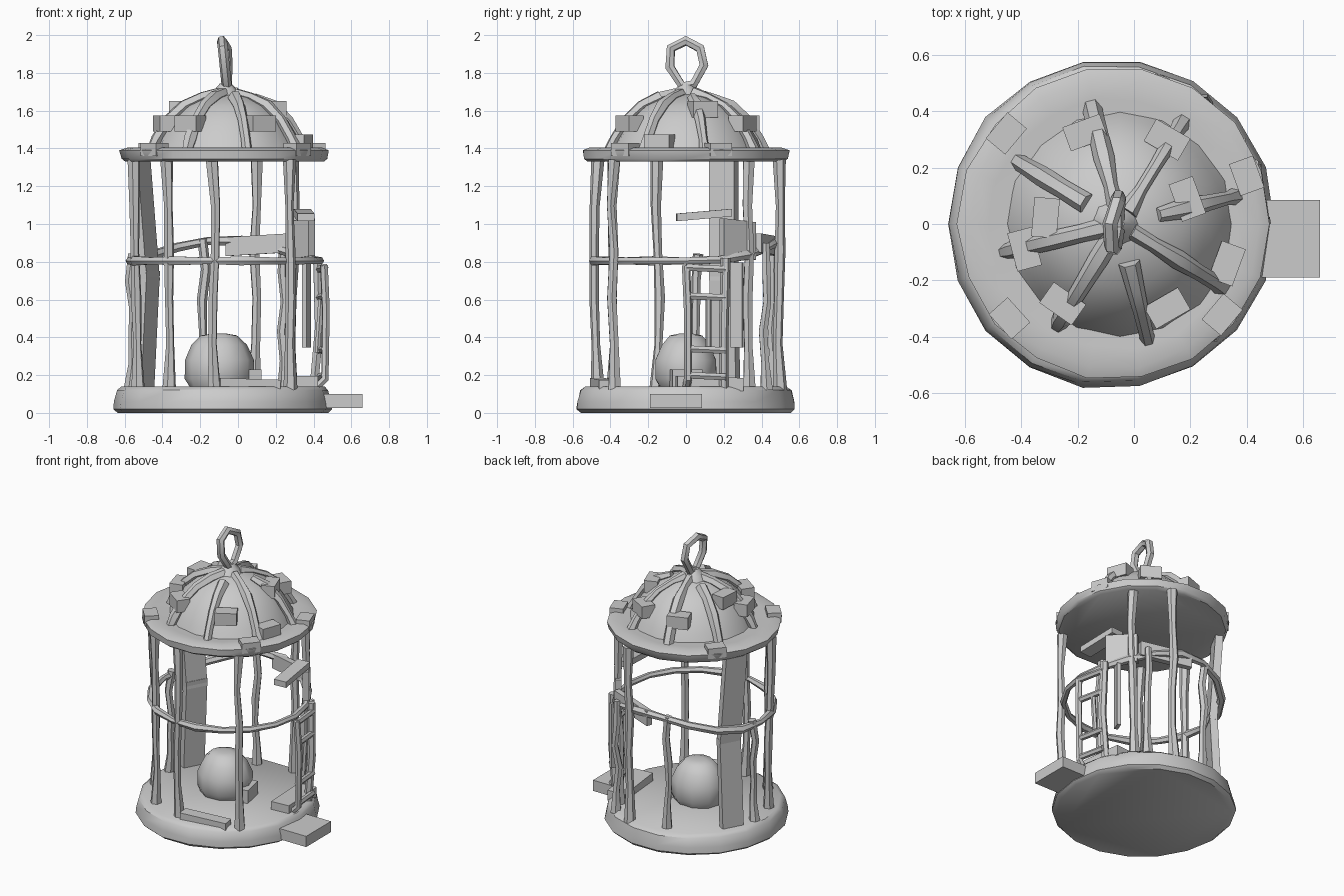
import bpy, bmesh, math, random
from mathutils import Matrix, Vector

if "Cube" in bpy.data.objects:
    bpy.data.objects.remove(bpy.data.objects["Cube"])

random.seed(4)
CX, CY = -0.08, 0.0


def finish(name, bm, angle=40):
    bmesh.ops.recalc_face_normals(bm, faces=bm.faces)
    me = bpy.data.meshes.new(name)
    bm.to_mesh(me)
    bm.free()
    ob = bpy.data.objects.new(name, me)
    bpy.context.collection.objects.link(ob)
    bpy.ops.object.select_all(action='DESELECT')
    ob.select_set(True)
    bpy.context.view_layer.objects.active = ob
    bpy.ops.object.shade_smooth_by_angle(angle=math.radians(angle))
    return ob


def lathe(name, profile, seg=18, centre=(CX, CY), sy=1.0, wobble=0.0):
    # Capped solid of revolution with slightly hand-worn radii
    bm = bmesh.new()
    rings = []
    for r, z in profile:
        ring = []
        for i in range(seg):
            a = 2 * math.pi * i / seg
            k = r * (1 - random.random() * wobble)
            ring.append(bm.verts.new((centre[0] + k * math.cos(a),
                                      centre[1] + k * sy * math.sin(a), z)))
        rings.append(ring)
    for lo, hi in zip(rings, rings[1:]):
        for i in range(seg):
            j = (i + 1) % seg
            bm.faces.new((lo[i], lo[j], hi[j], hi[i]))
    bm.faces.new(rings[0])
    bm.faces.new(rings[-1])
    return finish(name, bm)


def tube(name, pts, r=0.024, radii=None, cyclic=False):
    # Rod swept along a path, four to eight sided
    cu = bpy.data.curves.new(name + "_path", 'CURVE')
    cu.dimensions = '3D'
    cu.bevel_depth = r
    cu.bevel_resolution = 1
    cu.use_fill_caps = True
    sp = cu.splines.new('POLY')
    sp.points.add(len(pts) - 1)
    for i, p in enumerate(pts):
        sp.points[i].co = (*p, 1)
        sp.points[i].radius = radii[i] if radii else 1
    sp.use_cyclic_u = cyclic
    tmp = bpy.data.objects.new(name + "_path", cu)
    bpy.context.collection.objects.link(tmp)
    dg = bpy.context.evaluated_depsgraph_get()
    me = bpy.data.meshes.new_from_object(tmp.evaluated_get(dg))
    bpy.data.objects.remove(tmp)
    bm = bmesh.new()
    bm.from_mesh(me)
    return finish(name, bm)


def plank(name, a, b, width, height):
    # Board running from a to b; height is measured vertically
    a, b = Vector(a), Vector(b)
    d = b - a
    side = Vector((-d.y, d.x, 0))
    side = side.normalized() * width / 2 if side.length > 1e-4 else Vector((0, width / 2, 0))
    up = Vector((0, 0, height / 2))
    bm = bmesh.new()
    vs = [[bm.verts.new(p + s * side + u * up)
           for s, u in ((-1, -1), (1, -1), (1, 1), (-1, 1))] for p in (a, b)]
    for i in range(4):
        j = (i + 1) % 4
        bm.faces.new((vs[0][i], vs[0][j], vs[1][j], vs[1][i]))
    bm.faces.new(vs[0])
    bm.faces.new(vs[1])
    return finish(name, bm)


def box(name, lo, hi, rot=0.0):
    bm = bmesh.new()
    c = (Vector(lo) + Vector(hi)) / 2
    s = Vector(hi) - Vector(lo)
    bmesh.ops.create_cube(bm, size=1, matrix=Matrix.Translation(c)
                          @ Matrix.Rotation(rot, 4, 'Z') @ Matrix.Diagonal((*s, 1)))
    return finish(name, bm)


# Base slab and the perch tab sticking out on the right
lathe("base", [(0.56, 0.0), (0.585, 0.02), (0.58, 0.06), (0.565, 0.12), (0.54, 0.14)],
      wobble=0.015, sy=1.01)
box("entry_tab", (0.38, -0.19, 0.025), (0.66, 0.085, 0.10))

# Roof: eave ring with flat underside, dome, cap
lathe("eave", [(0.53, 1.33), (0.55, 1.345), (0.56, 1.39), (0.52, 1.405), (0.45, 1.40)],
      centre=(-0.07, 0), wobble=0.02)
DOME = [(0.445, 1.39), (0.41, 1.46), (0.345, 1.56), (0.26, 1.635), (0.16, 1.68), (0.07, 1.70)]
lathe("dome", [(r - 0.03, z - 0.01) for r, z in DOME], seg=16, centre=(-0.05, 0), wobble=0.03)

# Worn ribs and raised shingles on the dome
for k in range(8):
    a = 2 * math.pi * (k + 0.3) / 8
    cut = 6 if k % 3 else 5
    pts = [(-0.05 + (r - 0.02) * math.cos(a), (r - 0.02) * math.sin(a), z - 0.01)
           for r, z in DOME[:cut]]
    tube("dome_rib_%d" % k, pts, 0.032, [random.uniform(0.7, 1.2) for _ in pts])
for k, (deg, i) in enumerate(((195, 2), (175, 3), (235, 2), (300, 2), (60, 2), (110, 2), (20, 3), (340, 1))):
    a = math.radians(deg)
    r, z = DOME[i]
    box("shingle_%d" % k, (-0.05 + r * math.cos(a) - 0.05, r * math.sin(a) - 0.07, z - 0.07),
        (-0.05 + r * math.cos(a) + 0.04, r * math.sin(a) + 0.07, z + 0.015), a)
for k, deg in enumerate((20, 140, 222, 320)):
    a = math.radians(deg)
    x, y = -0.07 + 0.50 * math.cos(a), 0.50 * math.sin(a)
    box("eave_chip_%d" % k, (x - 0.045, y - 0.06, 1.36), (x + 0.045, y + 0.06, 1.43), a)

# Hanging loop
tube("hanging_loop", [(-0.06, -0.02, 1.73), (-0.07, -0.085, 1.83), (-0.08, -0.08, 1.93),
                      (-0.085, 0.0, 1.97), (-0.06, 0.075, 1.93), (-0.055, 0.095, 1.84),
                      (-0.06, 0.04, 1.74)], 0.027, cyclic=True)
lathe("loop_seat", [(0.09, 1.67), (0.06, 1.71), (0.03, 1.745)], 8, (-0.065, 0))

# Cage bars: x, y, top height
BARS = [(-0.54, -0.15, 1.34), (-0.37, -0.39, 1.34), (-0.13, -0.475, 1.34), (0.27, -0.39, 1.34),
        (0.09, 0.49, 1.34), (-0.18, 0.46, 0.92), (0.29, 0.33, 1.34), (0.24, 0.42, 0.90),
        (-0.565, 0.06, 0.84)]
for k, (x, y, top) in enumerate(BARS):
    n = 6
    pts = [(x + random.uniform(-.012, .012), y + random.uniform(-.012, .012),
            0.12 + (top - 0.12) * i / (n - 1)) for i in range(n)]
    radii = [random.uniform(0.85, 1.15) for _ in pts]
    radii[0] = 1.5
    if top > 1:
        radii[-1] = 1.4
    tube("cage_bar_%d" % k, pts, 0.025, radii)

# Broad panel at the back left
for k, (a, b) in enumerate((((-0.50, 0.21, 0.13), (-0.47, 0.20, 0.75)),
                            ((-0.47, 0.20, 0.70), (-0.52, 0.20, 1.34)))):
    bm = bmesh.new()
    t = Vector((0.035, 0.065, 0))
    n = Vector((-0.022, 0.012, 0))
    ends = [[bm.verts.new(Vector(p) + i * t + j * n)
             for i, j in ((-1, -1), (1, -1), (1, 1), (-1, 1))] for p in (a, b)]
    for i in range(4):
        bm.faces.new((ends[0][i], ends[0][(i + 1) % 4], ends[1][(i + 1) % 4], ends[1][i]))
    for e in ends:
        bm.faces.new(e)
    finish("back_panel_%d" % k, bm)

# Middle hoop, bent upward at the back
hoop = []
for deg in range(0, 360, 20):
    a = math.radians(deg)
    z = 0.805 + 0.11 * max(0, math.sin(a)) ** 3
    hoop.append((-0.07 + 0.505 * math.cos(a), 0.495 * math.sin(a), z))
tube("middle_hoop", hoop, 0.024, [random.uniform(0.8, 1.25) for _ in hoop], True)

# Broken boards on the back right of the hoop
plank("rail_board", (-0.06, 0.49, 0.88), (0.27, 0.38, 0.90), 0.04, 0.10)
plank("rail_corner", (0.27, 0.36, 0.91), (0.39, 0.19, 0.93), 0.04, 0.20)
plank("raised_slat", (0.36, -0.05, 1.035), (0.34, 0.24, 1.06), 0.09, 0.04)
plank("hanging_splinter", (0.35, 0.24, 0.57), (0.375, 0.30, 0.57), 0.025, 0.45)

# Door frame on the right side
tube("door_post_front", [(0.40, 0.0, 0.12), (0.46, 0.01, 0.18), (0.465, 0.01, 0.55), (0.455, 0.0, 0.78)], 0.022)
tube("door_post_mid", [(0.42, 0.12, 0.32), (0.44, 0.12, 0.62)], 0.016)
tube("door_post_back", [(0.40, 0.20, 0.12), (0.43, 0.20, 0.45), (0.42, 0.21, 0.82)], 0.026)
for k, z in enumerate((0.20, 0.34, 0.62, 0.77)):
    tube("door_rung_%d" % k, [(0.46, 0.0, z), (0.43, 0.21, z - 0.01)], 0.02)
plank("door_sill", (0.36, -0.05, 0.16), (0.33, 0.30, 0.15), 0.13, 0.07)
plank("floor_wedge", (-0.10, -0.47, 0.16), (0.22, -0.42, 0.15), 0.08, 0.05)

# Rounded nest on the floor
lathe("nest", [(0.16, 0.13), (0.19, 0.18), (0.19, 0.28), (0.15, 0.36), (0.10, 0.41), (0.04, 0.42)],
      10, (-0.10, 0), 0.9, 0.06)
box("nest_porch", (0.03, -0.08, 0.13), (0.11, 0.08, 0.23), 0.2)
